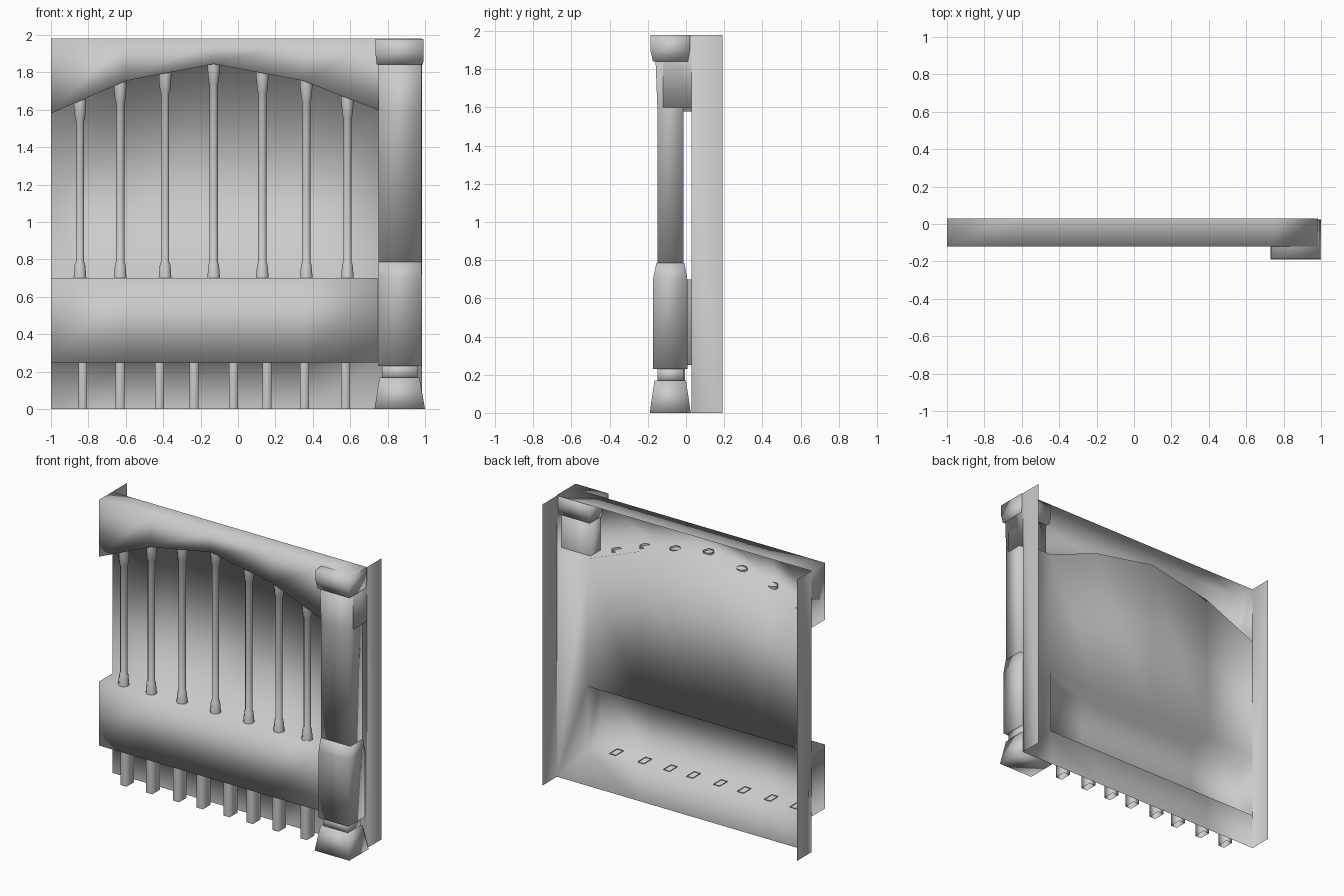
import bpy, math

if "Cube" in bpy.data.objects:
    bpy.data.objects.remove(bpy.data.objects["Cube"])

mat = bpy.data.materials.new("stone_grey")
mat.diffuse_color = (0.6, 0.6, 0.6, 1)
mat.use_nodes = True
mat.node_tree.nodes["Principled BSDF"].inputs["Base Color"].default_value = mat.diffuse_color


def make(name, verts, faces, smooth=True):
    # merge vertices that share a position so shading flows between faces
    index, pts, remap = {}, [], []
    for v in verts:
        k = tuple(round(c, 4) for c in v)
        if k not in index:
            index[k] = len(pts)
            pts.append(k)
        remap.append(index[k])
    me = bpy.data.meshes.new(name)
    me.from_pydata(pts, [], [[remap[i] for i in f] for f in faces])
    me.materials.append(mat)
    for p in me.polygons:
        p.use_smooth = smooth
    me.update()
    ob = bpy.data.objects.new(name, me)
    bpy.context.collection.objects.link(ob)
    return ob


# Main layout
FRONT, WALL, BACK = -0.12, 0.03, 0.19
LOW, LEDGE, TOP = 0.25, 0.70, 1.98
LEFT, MID, RIGHT, SPRING = -1.0, 0.745, 0.984, 1.60
ARCH = [(LEFT, 1.58), (-0.6, 1.755), (-0.13, 1.845), (0.35, 1.755), (MID, SPRING)]


def arch_z(x):
    for (xa, za), (xb, zb) in zip(ARCH, ARCH[1:]):
        if xa <= x <= xb:
            return za + (zb - za) * (x - xa) / (xb - xa)


# Open-backed shell: wall, hollow ledge and arched lintel swept along x
verts, faces = [], []


def poly(points):
    faces.append(list(range(len(verts), len(verts) + len(points))))
    verts.extend(points)


def section(z):
    return [(WALL, 0), (WALL, LOW), (FRONT, LOW), (FRONT, LEDGE), (WALL, LEDGE),
            (WALL, z), (FRONT, z), (FRONT, TOP), (WALL, TOP)]


def strip(xa, pa, xb, pb):
    for j in range(len(pa) - 1):
        poly([(xa, *pa[j]), (xb, *pb[j]), (xb, *pb[j + 1]), (xa, *pa[j + 1])])


for (xa, za), (xb, zb) in zip(ARCH, ARCH[1:]):
    strip(xa, section(za), xb, section(zb))

# plain bay behind the pillar
bay = [(WALL, SPRING), (FRONT, SPRING), (FRONT, TOP), (WALL, TOP)]
strip(MID, bay, RIGHT, bay)
poly([(MID, WALL, 0), (RIGHT, WALL, 0), (RIGHT, WALL, SPRING),
      (MID, WALL, SPRING), (MID, WALL, LEDGE), (MID, WALL, LOW)])


def end_cap(x, y0, y1, z0, z1, facing):
    pts = [(x, y0, z0), (x, y0, z1), (x, y1, z1), (x, y1, z0)]
    poly(pts if facing < 0 else pts[::-1])


# end caps of ledge and lintel, and the side returns
end_cap(LEFT, FRONT, WALL, LOW, LEDGE, -1)
end_cap(MID, FRONT, WALL, LOW, LEDGE, 1)
end_cap(LEFT, FRONT, WALL, ARCH[0][1], TOP, -1)
end_cap(RIGHT, FRONT, WALL, SPRING, TOP, 1)
end_cap(LEFT, WALL, BACK, 0, TOP, -1)
end_cap(RIGHT, WALL, BACK, 0, TOP, 1)
make("wall_shell", verts, faces)


def stack(name, rows, caps=True):
    # rectangular sections (x0, x1, y0, y1, z) joined upward
    v, f = [], []
    for x0, x1, y0, y1, z in rows:
        v += [(x0, y0, z), (x1, y0, z), (x1, y1, z), (x0, y1, z)]
    for r in range(len(rows) - 1):
        for i in range(4):
            a, b = r * 4 + i, r * 4 + (i + 1) % 4
            f.append([a, b, b + 4, a + 4])
    if caps:
        n = len(v)
        f += [[3, 2, 1, 0], [n - 4, n - 3, n - 2, n - 1]]
    return make(name, v, f)


# Pillar
stack("pillar_base", [(0.73, 1.0, -0.19, 0.025, 0), (0.757, 0.97, -0.165, 0.0, 0.17)])
stack("pillar_neck", [(0.77, 0.96, -0.15, -0.01, 0.16), (0.77, 0.96, -0.15, -0.01, 0.24)])
stack("pillar_pedestal", [(0.75, 0.983, -0.173, 0.007, 0.23),
                          (0.75, 0.983, -0.173, 0.007, 0.70),
                          (0.752, 0.98, -0.155, -0.008, 0.785)])
stack("pillar_shaft", [(0.752, 0.98, -0.15, -0.012, 0.77),
                       (0.752, 0.98, -0.15, -0.012, 1.60),
                       (0.75, 0.98, -0.16, -0.012, 1.86)])
stack("pillar_capital", [(0.742, 0.99, -0.173, 0.01, 1.842),
                         (0.735, 0.992, -0.187, 0.02, 1.90),
                         (0.735, 0.992, -0.187, 0.02, 1.979)])

# Short square posts under the ledge
for i, x in enumerate((-0.83, -0.63, -0.42, -0.235, -0.025, 0.155, 0.355, 0.575)):
    h = 0.024
    stack(f"lower_post_{i}", [(x - h, x + h, -0.09, -0.005, 0),
                              (x - h, x + h, -0.09, -0.005, LOW + 0.005)], caps=False)


def tube(name, x, y, profile, sides=8):
    # open turned tube from (radius, z) pairs
    v, f = [], []
    for r, z in profile:
        for k in range(sides):
            a = math.tau * (k + 0.5) / sides
            v.append((x + r * math.cos(a), y + r * math.sin(a), z))
    for j in range(len(profile) - 1):
        for k in range(sides):
            a, b = j * sides + k, j * sides + (k + 1) % sides
            f.append([a, b, b + sides, a + sides])
    return make(name, v, f)


# Slender colonnettes with flared feet and heads reaching the arch
for i, x in enumerate((-0.845, -0.63, -0.39, -0.13, 0.13, 0.365, 0.585)):
    t = arch_z(x) + 0.008
    tube(f"colonnette_{i}", x, -0.065,
         [(0.037, LEDGE), (0.03, 0.775), (0.024, 0.785),
          (0.024, t - 0.115), (0.029, t - 0.105), (0.036, t - 0.03), (0.036, t)])
